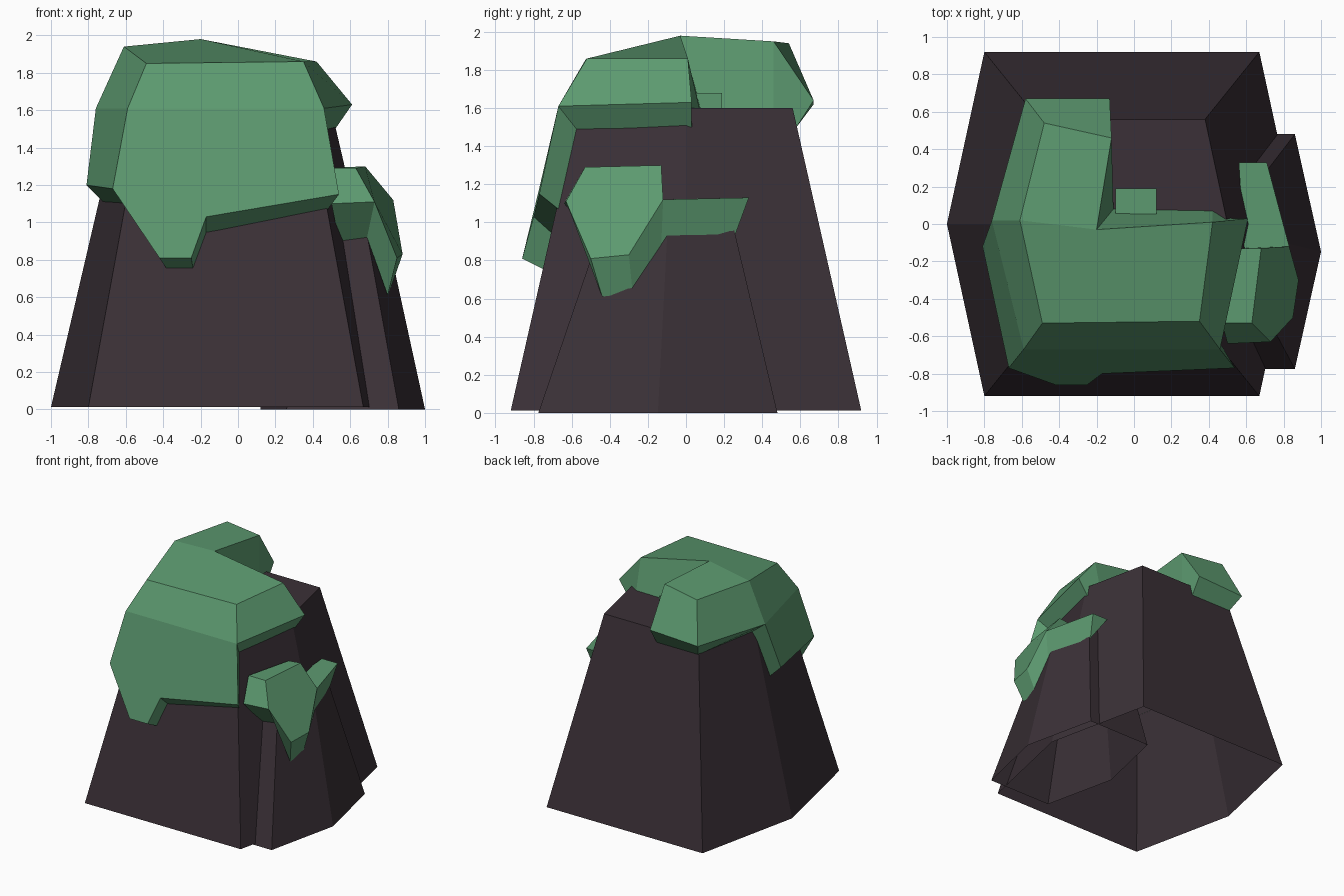
import bpy, bmesh

if "Cube" in bpy.data.objects:
    bpy.data.objects.remove(bpy.data.objects["Cube"])


def material(name, rgb):
    m = bpy.data.materials.new(name)
    m.diffuse_color = (*rgb, 1)
    m.use_nodes = True
    m.node_tree.nodes["Principled BSDF"].inputs["Base Color"].default_value = m.diffuse_color
    return m


STONE = material("dark stone", (0.043, 0.030, 0.038))
MOSS = material("moss green", (0.107, 0.32, 0.16))


def build(name, verts, faces, mat):
    bm = bmesh.new()
    vs = [bm.verts.new(v) for v in verts]
    for f in faces:
        bm.faces.new([vs[i] for i in f])
    bmesh.ops.recalc_face_normals(bm, faces=bm.faces[:])
    me = bpy.data.meshes.new(name)
    bm.to_mesh(me)
    bm.free()
    me.materials.append(mat)
    ob = bpy.data.objects.new(name, me)
    bpy.context.collection.objects.link(ob)
    return ob


def hexagon(x, half, point, y0, y1, z):
    """Hexagon with flat front and back, pointed at left and right."""
    ym = (y0 + y1) / 2
    return [(x - half, y0, z), (x + half, y0, z), (x + point, ym, z),
            (x + half, y1, z), (x - half, y1, z), (x - point, ym, z)]


def stone(name, bottom, top):
    """Tapered hexagonal stone, open underneath."""
    sides = [(i, (i + 1) % 6, (i + 1) % 6 + 6, i + 6) for i in range(6)]
    return build(name, bottom + top, sides + [tuple(range(6, 12))], STONE)


# Stones
stone("large_stone", hexagon(-.065, .735, .935, -.92, .92, .012),
      hexagon(-.065, .445, .565, -.56, .56, 1.6))
stone("small_stone", hexagon(.56, .30, .44, -.775, .48, 0),
      hexagon(.51, .15, .25, -.40, .22, 1.1))

# Large moss cap: outer skin, then a rim that reaches back to the stone
skin = [(-.49, -.53, 1.85), (.35, -.52, 1.86), (.46, -.67, 1.61), (.54, -.77, 1.15),
        (-.17, -.80, 1.03), (-.25, -.86, .81), (-.42, -.86, .81), (-.67, -.77, 1.18),
        (-.59, -.67, 1.61), (-.61, .02, 1.94), (-.20, -.03, 1.98), (.42, .01, 1.86),
        (.61, .03, 1.63), (-.76, .02, 1.61), (-.81, -.12, 1.20), (-.48, .54, 1.94),
        (-.12, .46, 1.95), (-.13, .67, 1.64), (-.58, .67, 1.62)]
faces = [(0, 1, 2, 8), (8, 2, 3, 4, 5, 6, 7), (0, 1, 11, 10, 9), (9, 10, 16, 15),
         (15, 16, 17, 18), (9, 15, 18, 13), (0, 9, 13, 8), (8, 13, 14, 7), (1, 2, 12, 11)]
loop = [2, 3, 4, 5, 6, 7, 14, 13, 18, 17, 16, 10, 11, 12]
rim = [(.41, -.575, 1.49), (.48, -.67, 1.07), (-.17, -.70, .94), (-.24, -.74, .75),
       (-.38, -.74, .75), (-.60, -.66, 1.10), (-.71, -.10, 1.10), (-.62, .03, 1.5),
       (-.52, .58, 1.5), (-.13, .58, 1.5), (-.12, .46, 1.6), (-.11, .08, 1.6),
       (.42, .07, 1.6), (.52, .03, 1.5)]
n, k = len(skin), len(loop)
faces += [(loop[i], loop[(i + 1) % k], n + (i + 1) % k, n + i) for i in range(k)]
build("large_moss_cap", skin + rim, faces, MOSS)

# Small moss step behind the cap
step = [(x, y, z) for z in (1.59, 1.68) for x, y in
        ((-.1, .04), (.12, .04), (.12, .19), (-.1, .19))]
build("moss_step", step, [(4, 5, 6, 7), (0, 1, 5, 4), (1, 2, 6, 5),
                          (2, 3, 7, 6), (3, 0, 4, 7)], MOSS)

# Side moss patch with a drooping tip and a tail running back
side = dict(a=(.47, -.53, 1.29), b=(.63, -.53, 1.29), c=(.68, -.13, 1.30), d=(.57, -.13, 1.29),
            e=(.73, -.63, 1.11), f=(.50, -.64, 1.10), g=(.83, -.12, 1.12), h=(.88, -.30, .83),
            i=(.85, -.50, .81), j=(.80, -.44, .61), k=(.81, -.28, .63), l=(.71, .33, 1.13),
            m=(.56, .33, 1.13), n=(.68, .26, .94), o=(.80, -.13, .88), p=(.69, -.47, .92),
            q=(.54, -.47, .90), r=(.59, -.13, 1.12))
keys = list(side)
panels = "abcd afeb beihgc efqp epji ijkh hkog gonl glmr cgrd lnm".split()
build("side_moss_patch", list(side.values()),
      [[keys.index(ch) for ch in s] for s in panels], MOSS)
